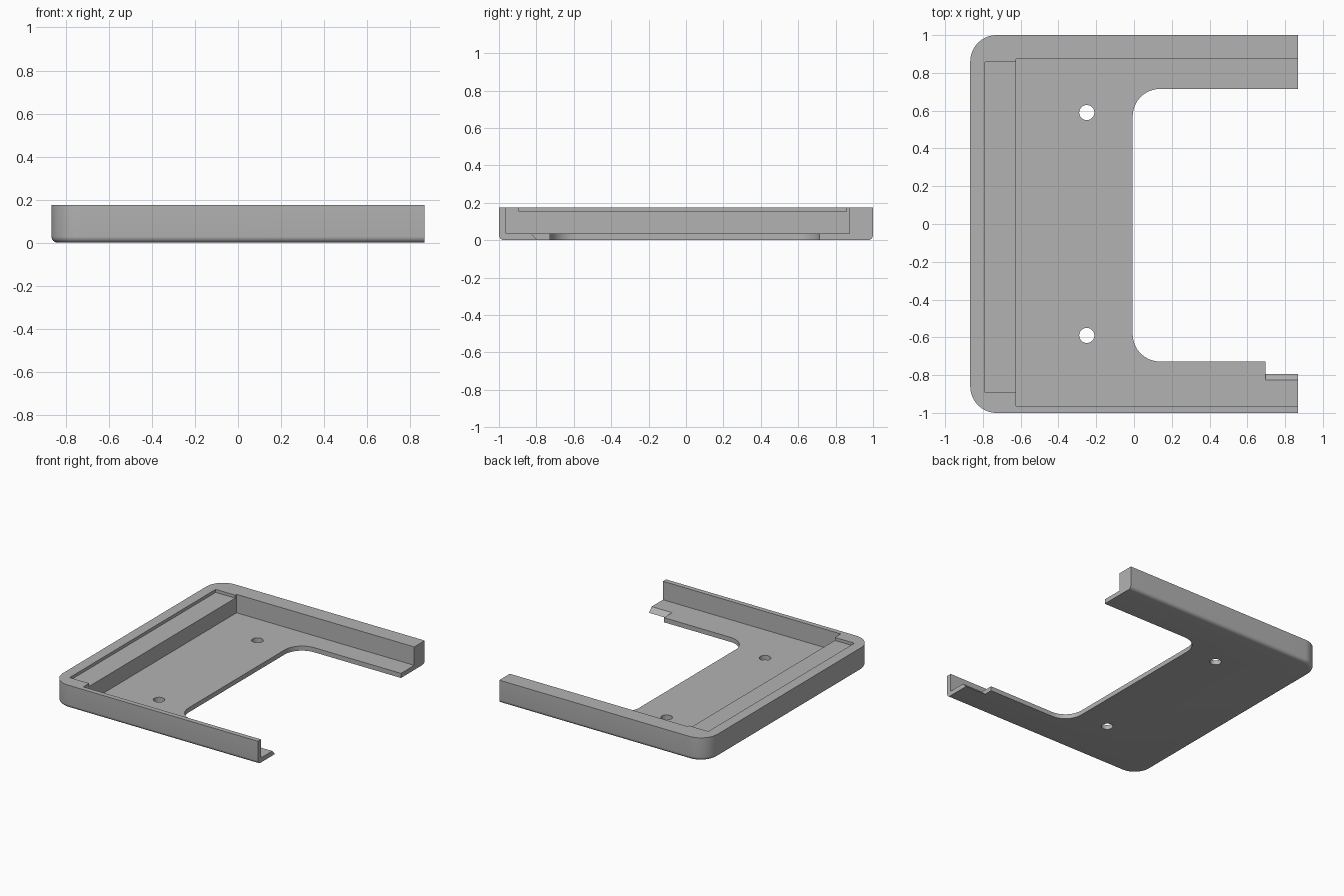
import bpy
import bmesh
import math
from mathutils import Matrix

default = bpy.data.objects.get("Cube")
if default:
    bpy.data.objects.remove(default, do_unlink=True)

# Main dimensions
END, HEIGHT, FLOOR = 0.867, 0.175, 0.035
PAST = 1.2  # cutters run out past the open end


def rounded_left(x0, x1, y0, y1, r, steps=16):
    """Rectangle whose two -x corners are rounded, counter-clockwise."""
    pts = [(x1, y0), (x1, y1)]
    for cy, start in ((y1 - r, 0.5), (y0 + r, 1.0)):
        for i in range(steps + 1):
            a = math.pi * (start + 0.5 * i / steps)
            pts.append((x0 + r + r * math.cos(a), cy + r * math.sin(a)))
    return pts


def rectangle(x0, x1, y0, y1):
    return [(x0, y0), (x1, y0), (x1, y1), (x0, y1)]


def circle(cx, cy, r, n=40):
    return [(cx + r * math.cos(math.tau * i / n), cy + r * math.sin(math.tau * i / n))
            for i in range(n)]


def prism(name, outline, low, high, along_x=False, round_bottom=0):
    """Extrude an outline along z, or a (y, z) outline along x."""
    bm = bmesh.new()
    face = bm.faces.new([bm.verts.new((a, b, low)) for a, b in outline])
    side = bmesh.ops.extrude_face_region(bm, geom=[face])["geom"]
    top = [v for v in side if isinstance(v, bmesh.types.BMVert)]
    bmesh.ops.translate(bm, verts=top, vec=(0, 0, high - low))
    if round_bottom:
        rim = [e for e in bm.edges if all(abs(v.co.z - low) < 1e-5 for v in e.verts)
               and not all(v.co.x > END - 1e-4 for v in e.verts)]
        bmesh.ops.bevel(bm, geom=rim, offset=round_bottom, segments=6,
                        profile=0.5, affect='EDGES')
    if along_x:
        bm.transform(Matrix(((0, 0, 1, 0), (1, 0, 0, 0), (0, 1, 0, 0), (0, 0, 0, 1))))
    bmesh.ops.recalc_face_normals(bm, faces=bm.faces)
    mesh = bpy.data.meshes.new(name)
    bm.to_mesh(mesh)
    bm.free()
    obj = bpy.data.objects.new(name, mesh)
    bpy.context.collection.objects.link(obj)
    return obj


# Tray body: rounded corners on the closed end, softened lower rim
tray = prism("tray", rounded_left(-END, END, -1, 1, 0.14), 0, HEIGHT, round_bottom=0.028)

# Cutters: deep pocket, shallow ledge, wide bay, screw holes, bevelled tab
cutters = [
    prism("pocket_cutter", rectangle(-0.624, PAST, -0.963, 0.874), FLOOR, 0.4),
    prism("ledge_cutter", rectangle(-0.788, -0.5, -0.893, 0.858), 0.152, 0.4),
    prism("bay_cutter", rounded_left(-0.007, PAST, -0.728, 0.715, 0.145), -0.2, 0.1),
    prism("tab_cutter", [(-0.763, -FLOOR), (-0.6, -FLOOR), (-0.6, 2 * FLOOR),
                         (-0.859, 2 * FLOOR)], 0.695, PAST, along_x=True),
]
for side in (-1, 1):
    cutters.append(prism("hole_cutter", circle(-0.25, side * 0.59, 0.04), -0.2, 0.1))

bpy.context.view_layer.objects.active = tray
for cutter in cutters:
    cutter.hide_render = True
    mod = tray.modifiers.new("cut", 'BOOLEAN')
    mod.operation = 'DIFFERENCE'
    mod.solver = 'EXACT'
    mod.object = cutter
    bpy.ops.object.modifier_apply(modifier=mod.name)
    bpy.data.objects.remove(cutter, do_unlink=True)

# Plain grey plastic
grey = bpy.data.materials.new("grey_plastic")
grey.use_nodes = True
colour = (0.45, 0.45, 0.45, 1)
grey.diffuse_color = colour
grey.node_tree.nodes["Principled BSDF"].inputs["Base Color"].default_value = colour
tray.data.materials.clear()
tray.data.materials.append(grey)

# Smooth the rounded parts, keep the edges crisp
bpy.ops.object.select_all(action='DESELECT')
tray.select_set(True)
bpy.ops.object.shade_smooth_by_angle(angle=math.radians(30))
